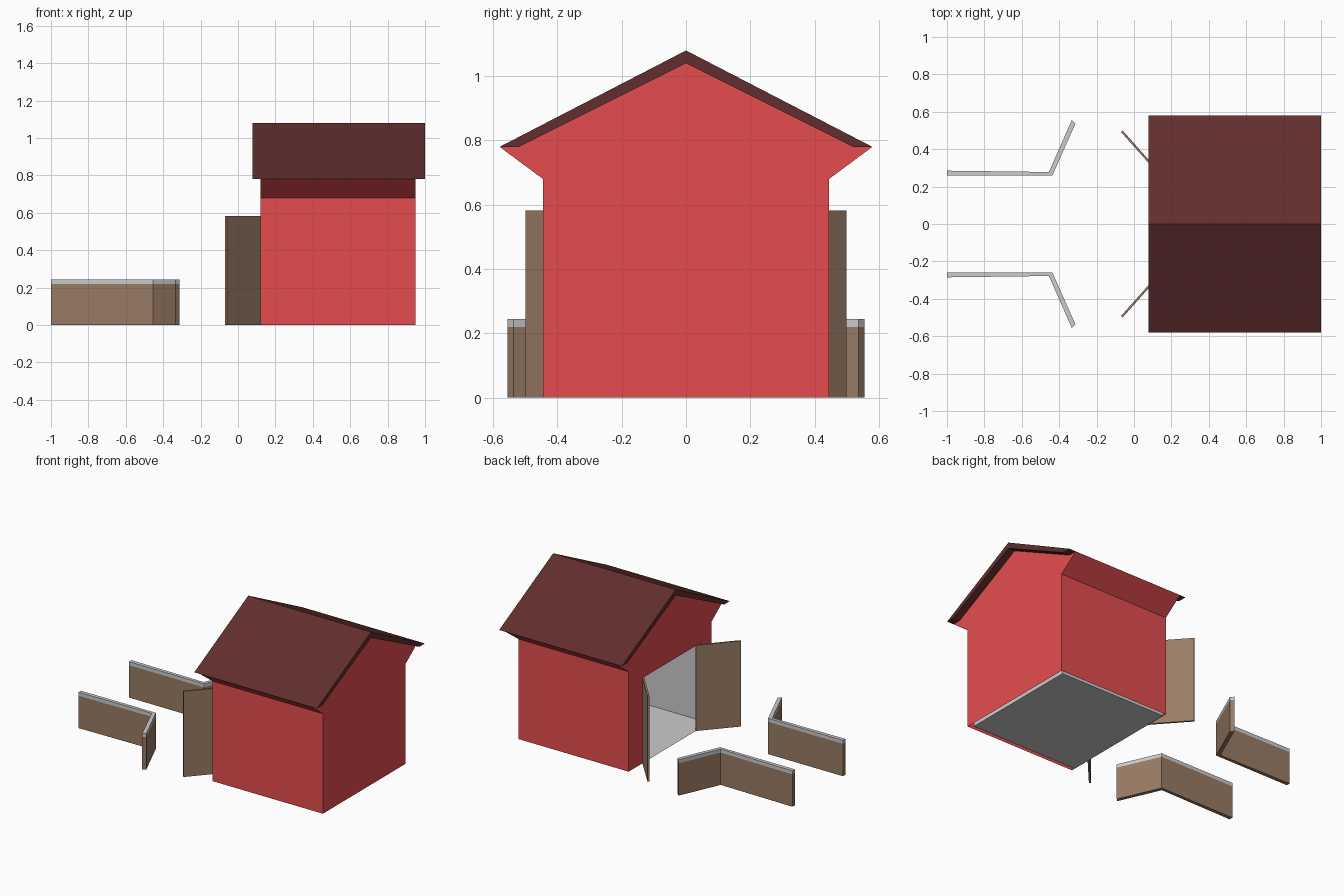
import bpy, bmesh
from mathutils import Vector

if "Cube" in bpy.data.objects:
    bpy.data.objects.remove(bpy.data.objects["Cube"])


def material(name, rgb):
    m = bpy.data.materials.new(name)
    m.diffuse_color = (*rgb, 1)
    m.use_nodes = True
    m.node_tree.nodes["Principled BSDF"].inputs["Base Color"].default_value = m.diffuse_color
    return m


RED = material("red_paint", (0.78, 0.073, 0.078))
ROOF = material("dark_roof", (0.12, 0.027, 0.027))
WOOD = material("wood", (0.32, 0.2, 0.13))


def make(name, bm, mat=None):
    me = bpy.data.meshes.new(name)
    bm.to_mesh(me)
    bm.free()
    if mat:
        me.materials.append(mat)
    ob = bpy.data.objects.new(name, me)
    bpy.context.collection.objects.link(ob)
    return ob


def prism(name, pts, offset, mat=None):
    """Closed solid: polygon of 3D points pushed along offset."""
    bm = bmesh.new()
    face = bm.faces.new([bm.verts.new(p) for p in pts])
    ext = bmesh.ops.extrude_face_region(bm, geom=[face], use_keep_orig=True)
    bmesh.ops.translate(bm, vec=Vector(offset),
                        verts=[v for v in ext["geom"] if isinstance(v, bmesh.types.BMVert)])
    bmesh.ops.recalc_face_normals(bm, faces=bm.faces)
    return make(name, bm, mat)


# Barn shell: gable ends with flared eaves, doorway on the -x end, open below
X0, X1 = 0.12, 0.95
side = [(0.445, 0), (0.445, 0.68), (0.58, 0.78), (0.52, 0.78)]
gable = side + [(0, 1.04)] + [(-y, z) for y, z in reversed(side)]
doorway = [(-0.285, 0), (-0.285, 0.58), (0.285, 0.58), (0.285, 0)]
bm = bmesh.new()
back = [bm.verts.new((X1, y, z)) for y, z in gable]
front = [bm.verts.new((X0, y, z)) for y, z in gable]
bm.faces.new(back)
bm.faces.new(list(reversed(front + [bm.verts.new((X0, y, z)) for y, z in doorway])))
for i in (0, 1, len(gable) - 3, len(gable) - 2):
    bm.faces.new((back[i + 1], back[i], front[i], front[i + 1]))
make("barn_walls", bm, RED)

# Grey room lining, open toward the doorway
bm = bmesh.new()
bmesh.ops.create_cube(bm, size=1)
for v in bm.verts:
    v.co = (X0 if v.co.x < 0 else 0.922, 0.84 * v.co.y, 0.001 if v.co.z < 0 else 0.66)
bm.normal_update()
bmesh.ops.delete(bm, geom=[f for f in bm.faces if f.normal.x < -0.5], context='FACES_ONLY')
bmesh.ops.reverse_faces(bm, faces=bm.faces)
make("room_lining", bm)

# Roof slab
roof = [(0.58, 0.78), (0, 1.08), (-0.58, 0.78), (-0.52, 0.78), (0, 1.04), (0.52, 0.78)]
prism("roof", [(0.077, y, z) for y, z in roof], (0.923, 0, 0), ROOF)

# Open doors and bent fences, mirrored left and right
door = [(0.12, 0.279), (-0.069, 0.491), (-0.06, 0.499), (0.129, 0.287)]
fence = [(-1, 0.258), (-0.437, 0.258), (-0.313, 0.537),
         (-0.333, 0.555), (-0.455, 0.278), (-1, 0.285)]
for s, tag in ((1, "back"), (-1, "front")):
    for name, plan, z, h, mat in (("door", door, 0, 0.582, WOOD),
                                  ("fence", fence, 0, 0.22, WOOD),
                                  ("fence_cap", fence, 0.22, 0.024, None)):
        prism(f"{name}_{tag}", [(x, s * y, z) for x, y in plan], (0, 0, h), mat)
